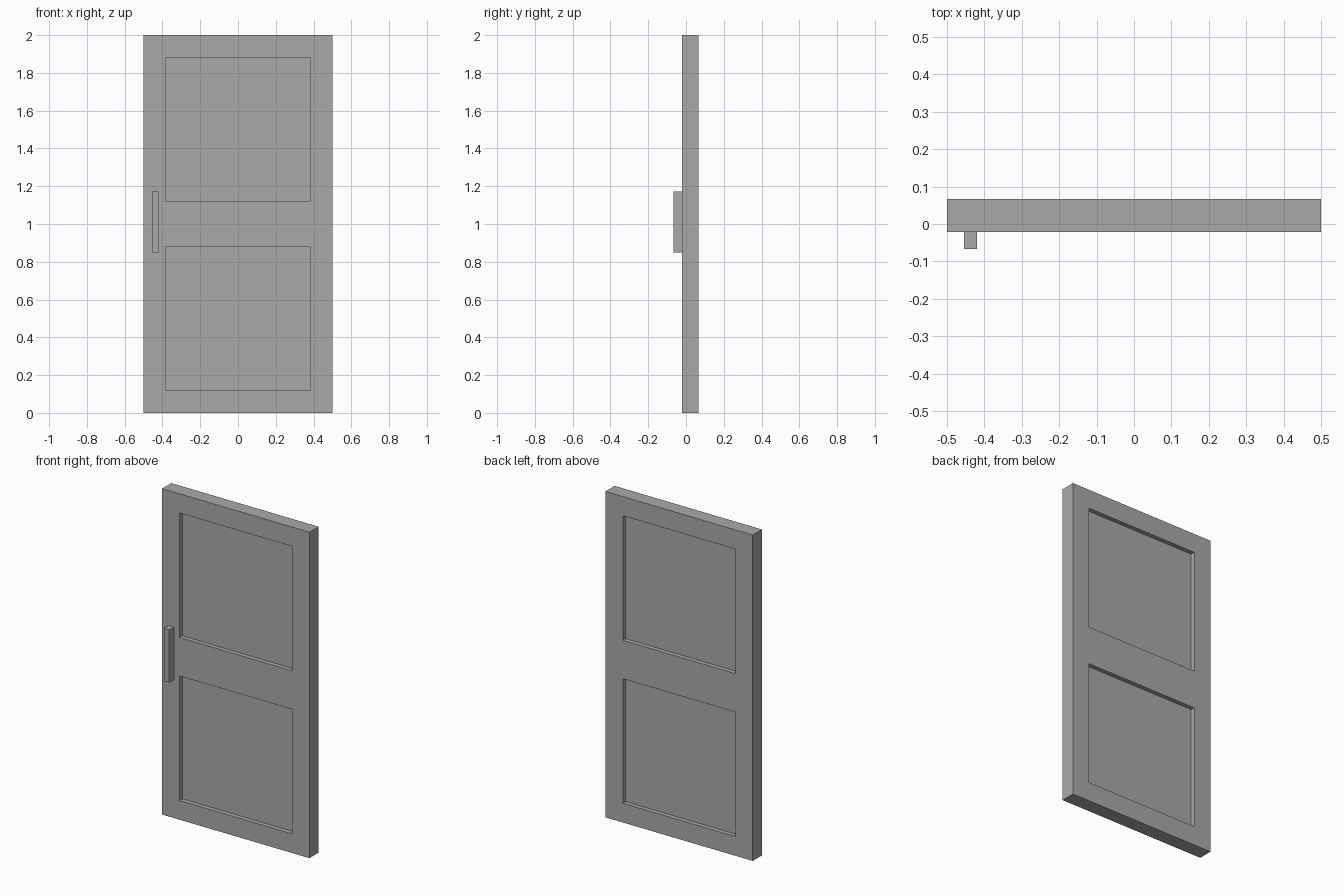
import bpy
import bmesh
from mathutils import Vector

cube = bpy.data.objects.get("Cube")
if cube:
    bpy.data.objects.remove(cube, do_unlink=True)

WIDTH, HEIGHT = 1.0, 2.0
FRONT, BACK = -0.022, 0.067
BORDER = 0.118      # width of the stiles and outer rails
RECESS = 0.027      # depth of the sunken panels

grey = bpy.data.materials.new("grey")
grey.use_nodes = True
colour = (0.4, 0.4, 0.4, 1)
grey.diffuse_color = colour
grey.node_tree.nodes["Principled BSDF"].inputs["Base Color"].default_value = colour


def box(bm, low, high):
    low, high = Vector(low), Vector(high)
    for v in bmesh.ops.create_cube(bm, size=1)["verts"]:
        v.co = (low + high) / 2 + v.co * (high - low)


def finish(bm, name):
    mesh = bpy.data.meshes.new(name)
    bm.to_mesh(mesh)
    bm.free()
    mesh.materials.append(grey)
    obj = bpy.data.objects.new(name, mesh)
    bpy.context.collection.objects.link(obj)


# Door slab, cut along the edges of its stiles and rails
bm = bmesh.new()
box(bm, (-WIDTH / 2, FRONT, 0), (WIDTH / 2, BACK, HEIGHT))
half = WIDTH / 2 - BORDER
mid = HEIGHT / 2
cuts = [((x, 0, 0), (1, 0, 0)) for x in (-half, half)]
cuts += [((0, 0, z), (0, 0, 1))
         for z in (BORDER, mid - BORDER, mid + BORDER, HEIGHT - BORDER)]
for point, normal in cuts:
    bmesh.ops.bisect_plane(bm, geom=bm.verts[:] + bm.edges[:] + bm.faces[:],
                           plane_co=point, plane_no=normal)

# Two sunken panels on each side
bm.normal_update()
panels = []
for f in bm.faces:
    c = f.calc_center_median()
    if abs(f.normal.y) > 0.9 and abs(c.x) < half and BORDER < abs(c.z - mid) < mid - BORDER:
        panels.append(f)
for f in panels:
    inward = -f.normal * RECESS
    sunk = bmesh.ops.extrude_discrete_faces(bm, faces=[f])["faces"][0]
    bmesh.ops.translate(bm, vec=inward, verts=sunk.verts[:])
bmesh.ops.recalc_face_normals(bm, faces=bm.faces[:])
finish(bm, "door_slab")

# Upright bar handle on the front
bm = bmesh.new()
box(bm, (-0.455, -0.067, 0.848), (-0.42, FRONT, 1.172))
finish(bm, "handle")
